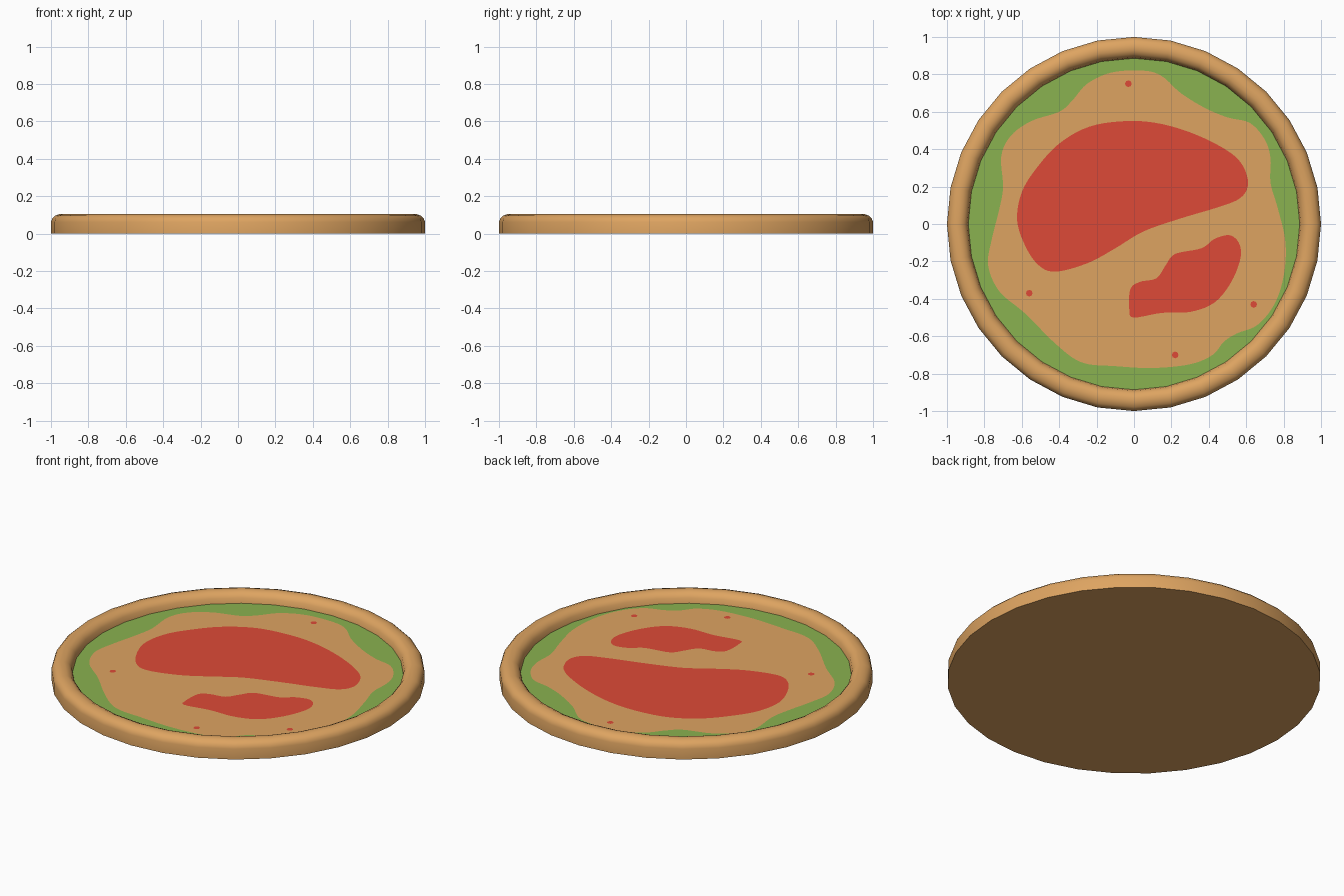
import bpy, bmesh, math

if "Cube" in bpy.data.objects:
    bpy.data.objects.remove(bpy.data.objects["Cube"])

SIDES = 32
FLOOR = 0.045


def material(name, rgb):
    m = bpy.data.materials.new(name)
    lin = [(c / 255 / 12.92) if c < 11 else ((c / 255 + 0.055) / 1.055) ** 2.4 for c in rgb]
    m.diffuse_color = (*lin, 1)
    m.use_nodes = True
    m.node_tree.nodes["Principled BSDF"].inputs["Base Color"].default_value = m.diffuse_color
    return m


CRUST = material("baked crust", (222, 164, 97))
RED = material("sauce red", (222, 74, 55))
GREEN = material("leaf green", (138, 178, 80))


def finish(name, bm, mat):
    me = bpy.data.meshes.new(name)
    bm.to_mesh(me)
    bm.free()
    ob = bpy.data.objects.new(name, me)
    bpy.context.collection.objects.link(ob)
    me.materials.append(mat)
    return ob


def plate(name, outlines, z, mat):
    """Flat painted patches facing up."""
    bm = bmesh.new()
    for pts in outlines:
        f = bm.faces.new([bm.verts.new((x, y, z)) for x, y in pts])
        f.normal_update()
        if f.normal.z < 0:
            f.normal_flip()
    bmesh.ops.triangulate(bm, faces=bm.faces[:])
    return finish(name, bm, mat)


def circle(r, n, cx=0, cy=0):
    return [(cx + r * math.cos(2 * math.pi * i / n), cy + r * math.sin(2 * math.pi * i / n))
            for i in range(n)]


def smooth(pts, steps=5):
    """Closed Catmull-Rom curve through the points."""
    out, n = [], len(pts)
    for i in range(n):
        a, b, c, d = (pts[(i + k) % n] for k in (-1, 0, 1, 2))
        for s in range(steps):
            t = s / steps
            out.append(tuple(0.5 * (2 * q + (r - p) * t + (2 * p - 5 * q + 4 * r - w) * t * t
                                    + (3 * q - p - 3 * r + w) * t ** 3)
                             for p, q, r, w in zip(a, b, c, d)))
    return out


# Crust: rounded rim profile turned around z, closed underneath
profile = [(1, 0), (1, 0.062), (0.993, 0.082), (0.978, 0.096), (0.955, 0.104),
           (0.93, 0.104), (0.908, 0.094), (0.892, 0.074), (0.885, FLOOR - 0.005)]
bm = bmesh.new()
rings = [[bm.verts.new((x, y, z)) for x, y in circle(r, SIDES)] for r, z in profile]
for lo, hi in zip(rings, rings[1:]):
    for i in range(SIDES):
        j = (i + 1) % SIDES
        bm.faces.new((lo[i], lo[j], hi[j], hi[i]))
bm.faces.new(rings[0][::-1])
crust = finish("crust", bm, CRUST)
bpy.context.view_layer.objects.active = crust
crust.select_set(True)
bpy.ops.object.shade_smooth_by_angle(angle=math.radians(40))

# Green layer fills the inside of the rim
plate("green_layer", [circle(0.886, SIDES)], FLOOR, GREEN)

# Wavy tan layer
tan = [(0.05, 0.82), (0.15, 0.79), (0.25, 0.7), (0.38, 0.62), (0.5, 0.57), (0.62, 0.54),
       (0.7, 0.45), (0.73, 0.35), (0.73, 0.22), (0.77, 0.08), (0.81, -0.1), (0.8, -0.28),
       (0.75, -0.43), (0.66, -0.54), (0.55, -0.585), (0.48, -0.63), (0.42, -0.7),
       (0.3, -0.75), (0.1, -0.77), (-0.1, -0.76), (-0.28, -0.74), (-0.42, -0.64),
       (-0.58, -0.48), (-0.72, -0.36), (-0.78, -0.22), (-0.76, -0.08), (-0.72, 0.08),
       (-0.7, 0.2), (-0.71, 0.36), (-0.66, 0.47), (-0.55, 0.55), (-0.4, 0.6),
       (-0.33, 0.66), (-0.25, 0.75), (-0.12, 0.81)]
plate("tan_layer", [smooth(tan)], FLOOR + 0.0015, CRUST)

# Red sauce: two big pools and a few drops
big = [(-0.05, 0.55), (0.12, 0.54), (0.3, 0.49), (0.47, 0.41), (0.57, 0.33), (0.61, 0.22),
       (0.57, 0.14), (0.45, 0.09), (0.25, 0.03), (0.05, -0.04), (-0.1, -0.13),
       (-0.25, -0.21), (-0.42, -0.255), (-0.51, -0.22), (-0.58, -0.12), (-0.625, 0.02),
       (-0.6, 0.17), (-0.52, 0.3), (-0.4, 0.43), (-0.24, 0.52)]
small = [(0.56, -0.1), (0.57, -0.18), (0.52, -0.31), (0.43, -0.42), (0.3, -0.47),
         (0.15, -0.475), (0, -0.5), (-0.025, -0.46), (-0.02, -0.35), (0.03, -0.31),
         (0.12, -0.29), (0.17, -0.22), (0.22, -0.16), (0.36, -0.13), (0.43, -0.08),
         (0.51, -0.06)]
drops = [(-0.03, 0.75), (-0.56, -0.37), (0.22, -0.7), (0.64, -0.43)]
plate("red_sauce", [smooth(big), smooth(small)] + [circle(0.018, 8, *p) for p in drops],
      FLOOR + 0.003, RED)
